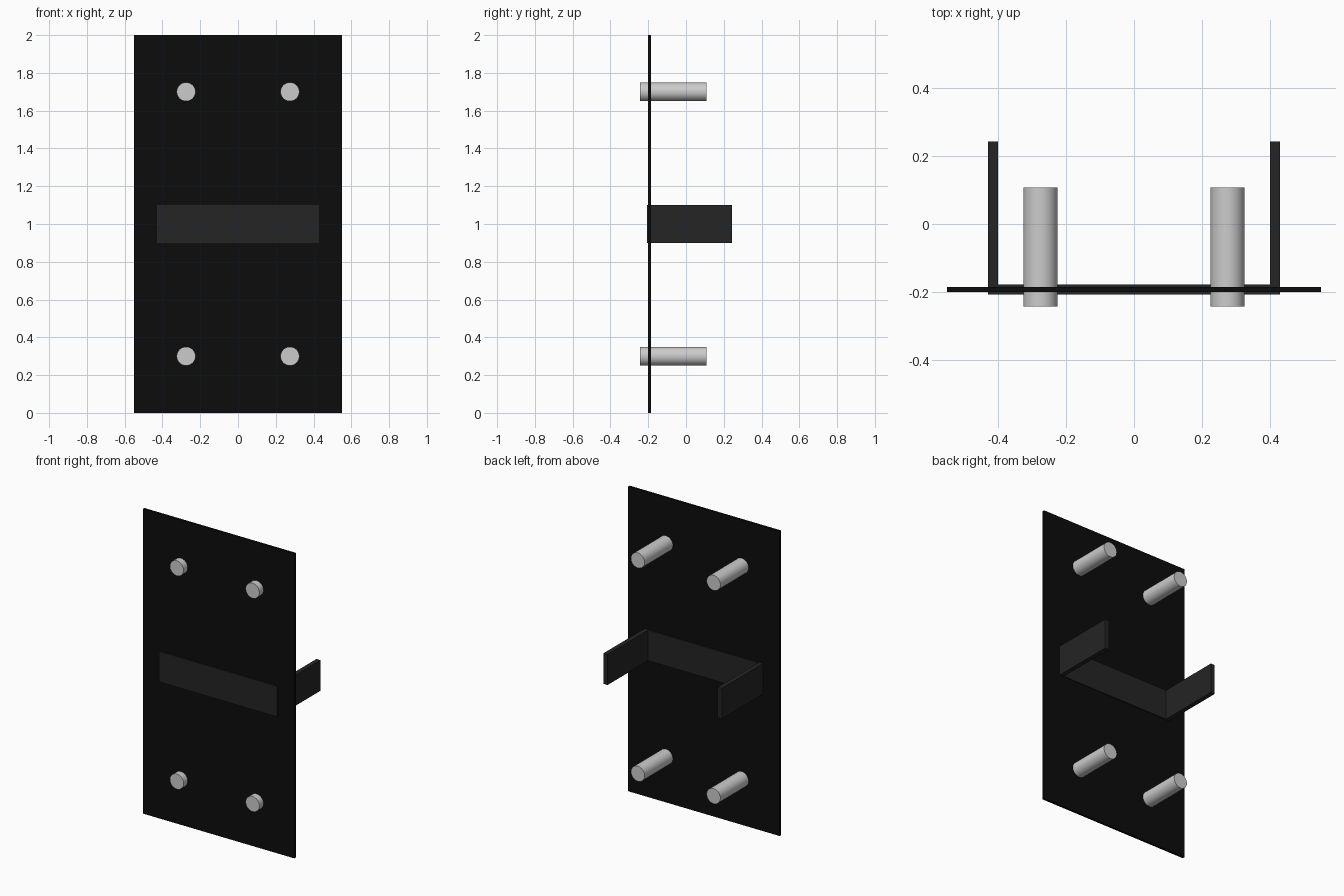
import bpy, bmesh, math

if "Cube" in bpy.data.objects:
    bpy.data.objects.remove(bpy.data.objects["Cube"])


def paint(obj, name, value):
    mat = bpy.data.materials.get(name) or bpy.data.materials.new(name)
    mat.diffuse_color = (value, value, value, 1)
    mat.use_nodes = True
    mat.node_tree.nodes["Principled BSDF"].inputs["Base Color"].default_value = mat.diffuse_color
    obj.data.materials.append(mat)


def extrude_profile(name, points, z0, z1):
    """Extrude a closed xy outline from z0 to z1."""
    bm = bmesh.new()
    face = bm.faces.new([bm.verts.new((x, y, z0)) for x, y in points])
    top = bmesh.ops.extrude_face_region(bm, geom=[face])["geom"]
    verts = [v for v in top if isinstance(v, bmesh.types.BMVert)]
    bmesh.ops.translate(bm, verts=verts, vec=(0, 0, z1 - z0))
    # The start face must survive as the bottom cap
    if not any(all(abs(v.co.z - z0) < 1e-6 for v in f.verts) for f in bm.faces):
        bmesh.ops.holes_fill(bm, edges=bm.edges)
    bmesh.ops.recalc_face_normals(bm, faces=bm.faces)
    mesh = bpy.data.meshes.new(name)
    bm.to_mesh(mesh)
    bm.free()
    obj = bpy.data.objects.new(name, mesh)
    bpy.context.collection.objects.link(obj)
    return obj


# Upright panel
panel = extrude_profile(
    "panel", [(-0.55, -0.2), (0.55, -0.2), (0.55, -0.185), (-0.55, -0.185)], 0, 2)
paint(panel, "black", 0.0037)

# U-shaped bracket, its web sitting slightly proud of the panel
half = [(0.43, -0.2075), (0.43, 0.2425), (0.4, 0.2425), (0.4, -0.1775)]
outline = half + [(-x, y) for x, y in reversed(half)]
bracket = extrude_profile("bracket", outline, 0.9, 1.1)
paint(bracket, "dark_grey", 0.018)

# Four round pins through the panel
Y0, Y1 = -0.2425, 0.1075
for level, z in (("lower", 0.3), ("upper", 1.7)):
    for side, x in (("left", -0.275), ("right", 0.275)):
        bpy.ops.mesh.primitive_cylinder_add(
            vertices=32, radius=0.05, depth=Y1 - Y0,
            location=(x, (Y0 + Y1) / 2, z), rotation=(math.pi / 2, 0, 0))
        pin = bpy.context.object
        pin.name = f"pin_{level}_{side}"
        bpy.ops.object.shade_smooth_by_angle()
